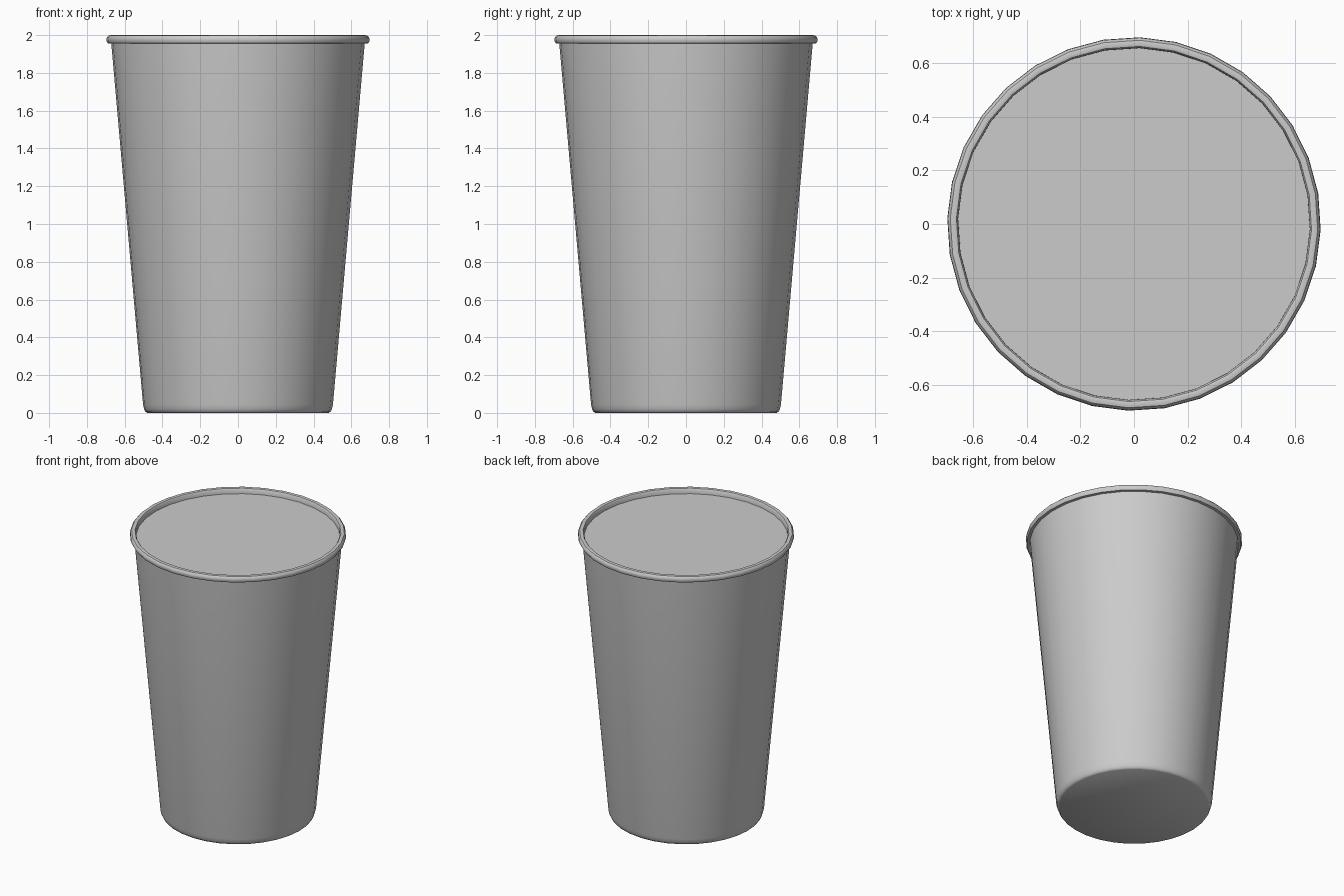
import bpy
import bmesh
import math

SEGMENTS = 32
TURN = math.radians(-1.8)

default = bpy.data.objects.get("Cube")
if default:
    bpy.data.objects.remove(default, do_unlink=True)

grey = bpy.data.materials.new("plain grey")
grey.use_nodes = True
grey.diffuse_color = (0.6, 0.6, 0.6, 1)
grey.node_tree.nodes["Principled BSDF"].inputs["Base Color"].default_value = (0.6, 0.6, 0.6, 1)


def revolve(name, profile, closed=False):
    """Turn a (radius, height) profile around the z axis."""
    bm = bmesh.new()
    rings = []
    for r, z in profile:
        if r == 0:
            rings.append([bm.verts.new((0, 0, z))] * SEGMENTS)
            continue
        angles = [TURN + math.tau * i / SEGMENTS for i in range(SEGMENTS)]
        rings.append([bm.verts.new((r * math.cos(a), r * math.sin(a), z)) for a in angles])
    pairs = list(zip(rings, rings[1:]))
    if closed:
        pairs.append((rings[-1], rings[0]))
    for low, high in pairs:
        for i in range(SEGMENTS):
            j = (i + 1) % SEGMENTS
            # Drop the repeated corner where the profile meets the axis
            corners = list(dict.fromkeys((low[i], low[j], high[j], high[i])))
            bm.faces.new(corners)
    bmesh.ops.recalc_face_normals(bm, faces=bm.faces)
    mesh = bpy.data.meshes.new(name)
    bm.to_mesh(mesh)
    bm.free()
    mesh.materials.append(grey)
    obj = bpy.data.objects.new(name, mesh)
    bpy.context.collection.objects.link(obj)
    bpy.ops.object.select_all(action='DESELECT')
    obj.select_set(True)
    bpy.context.view_layer.objects.active = obj
    bpy.ops.object.shade_smooth_by_angle(angle=math.radians(35))
    return obj


# Tapered cup wall with a rounded foot, and its inner side
revolve("cup_body", [
    (0, 0), (0.48, 0), (0.49, 0.006), (0.497, 0.02), (0.503, 0.045),
    (0.672, 1.965), (0.657, 1.965), (0.488, 0.045), (0, 0.03),
])

# Rolled lip
revolve("rim", [
    (0.657, 1.955), (0.657, 1.988), (0.663, 1.997), (0.673, 2.0),
    (0.686, 1.997), (0.695, 1.987), (0.697, 1.971), (0.69, 1.957),
], closed=True)

# Flat filling just below the lip
revolve("filling", [(0, 1.95), (0.658, 1.95), (0.658, 1.961), (0, 1.961)])
